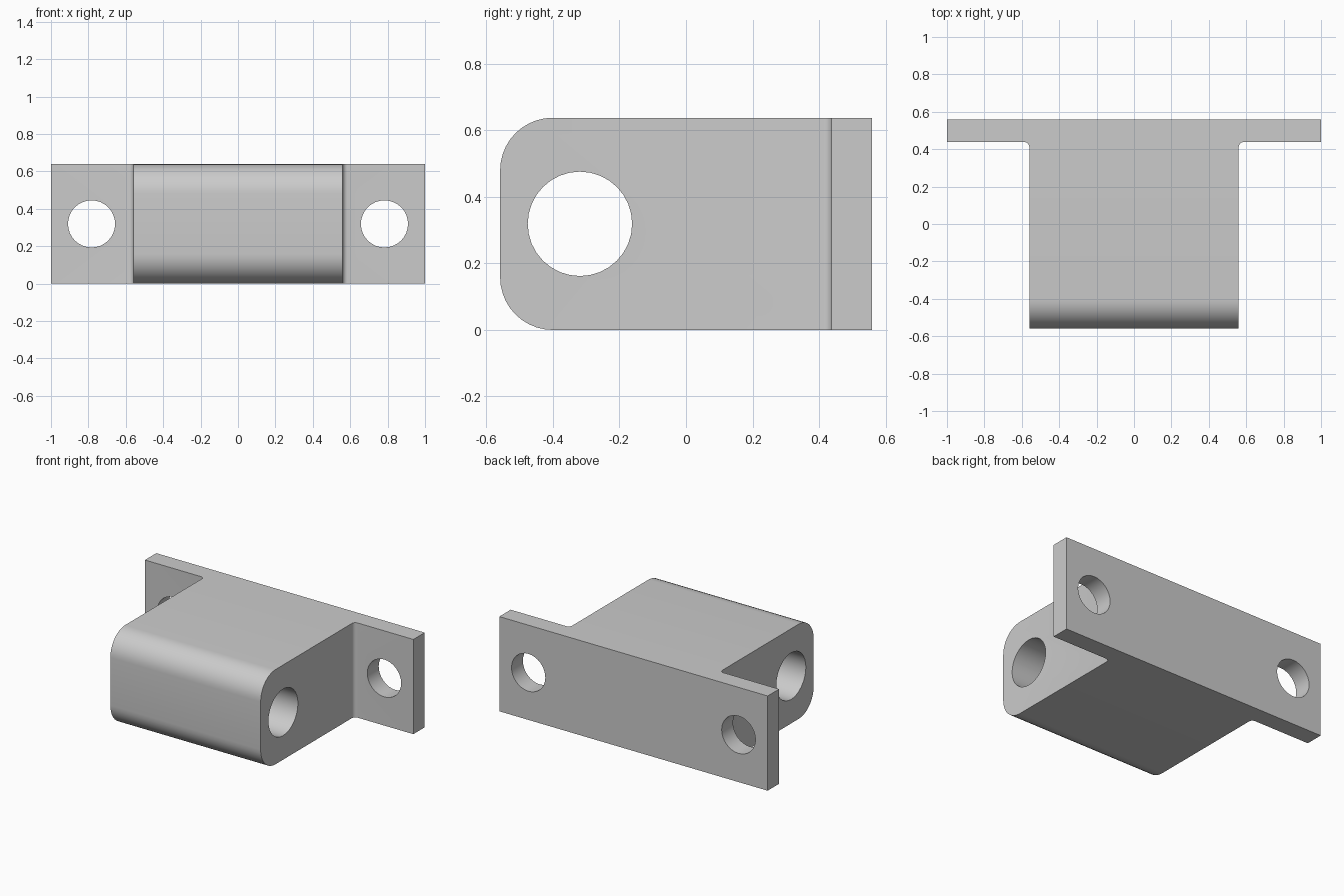
import bpy, bmesh, math

if "Cube" in bpy.data.objects:
    bpy.data.objects.remove(bpy.data.objects["Cube"])

H = 0.638                      # overall height
W, D, FLANGE_Y = 0.56, 0.559, 0.438


def bevel(bm, test, radius, segments):
    edges = [e for e in bm.edges if test(e.verts[0].co, e.verts[1].co)]
    bmesh.ops.bevel(bm, geom=edges, offset=radius, offset_type='OFFSET',
                    segments=segments, profile=0.5, affect='EDGES')


# T-shaped plan extruded to full height: block plus mounting flange
bm = bmesh.new()
half = [(W, -D), (W, FLANGE_Y), (1, FLANGE_Y), (1, D)]
plan = half + [(-x, y) for x, y in reversed(half)]
base = bm.faces.new([bm.verts.new((x, y, 0)) for x, y in plan])
top = bmesh.ops.extrude_face_region(bm, geom=[base])
bmesh.ops.translate(bm, vec=(0, 0, H),
                    verts=[g for g in top['geom'] if isinstance(g, bmesh.types.BMVert)])
bmesh.ops.recalc_face_normals(bm, faces=bm.faces[:])

# Rounded front edges of the block
bevel(bm, lambda a, b: a.y < -0.5 and b.y < -0.5 and abs(a.z - b.z) < 1e-4, 0.158, 10)
# Small fillets where the block meets the flange
bevel(bm, lambda a, b: all(abs(v.y - FLANGE_Y) < 1e-4 and abs(abs(v.x) - W) < 1e-4
                           for v in (a, b)) and abs(a.z - b.z) > 0.5, 0.025, 5)

mesh = bpy.data.meshes.new("bracket")
bm.to_mesh(mesh)
bm.free()
bracket = bpy.data.objects.new("bracket", mesh)
bpy.context.collection.objects.link(bracket)


def drill(name, radius, depth, location, rotation):
    bpy.ops.mesh.primitive_cylinder_add(vertices=32, radius=radius, depth=depth,
                                        location=location, rotation=rotation)
    cutter = bpy.context.object
    cutter.name = name
    cutter.hide_render = True
    bpy.ops.object.select_all(action='DESELECT')
    bpy.context.view_layer.objects.active = bracket
    bracket.select_set(True)
    mod = bracket.modifiers.new(name, 'BOOLEAN')
    mod.object = cutter
    mod.operation = 'DIFFERENCE'
    mod.solver = 'EXACT'
    bpy.ops.object.modifier_apply(modifier=mod.name)
    bpy.data.objects.remove(cutter)


# Pivot bore through the block and a screw hole in each flange wing
drill("pivot_bore", 0.157, 1.6, (0, -0.319, H / 2), (0, math.pi / 2, 0))
for side in (-1, 1):
    drill("screw_hole", 0.126, 0.4, (side * 0.783, 0.5, H / 2), (math.pi / 2, 0, 0))

bracket.select_set(True)
bpy.context.view_layer.objects.active = bracket
bpy.ops.object.shade_smooth_by_angle(angle=math.radians(30))
